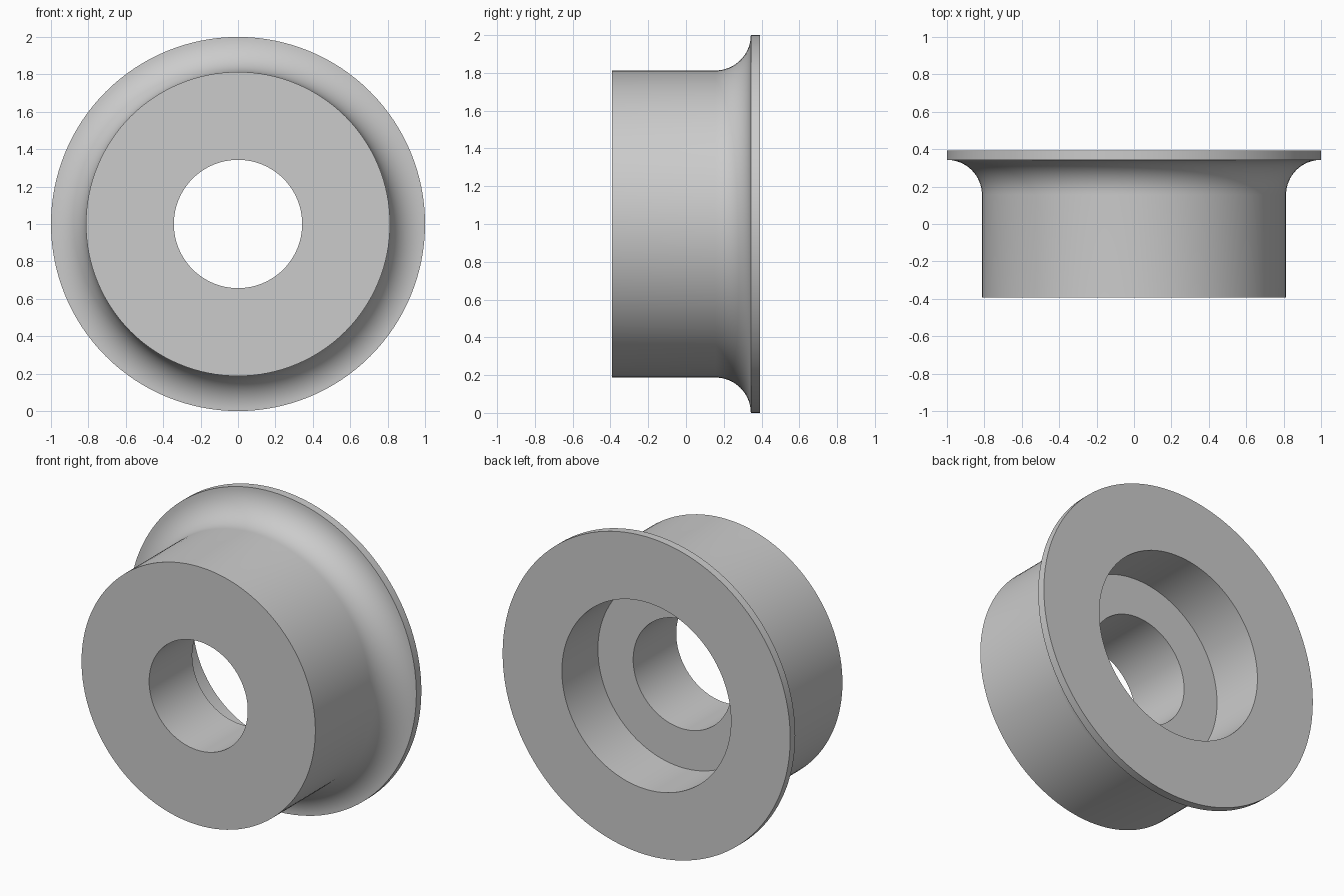
import bpy
import bmesh
import math
from mathutils import Matrix, Vector

cube = bpy.data.objects.get("Cube")
if cube:
    bpy.data.objects.remove(cube, do_unlink=True)

SEGMENTS = 128
HALF = 0.393      # half of the depth along y
BODY, RIM, BORE, RECESS = 0.813, 1.0, 0.343, 0.588
RIM_FRONT, RECESS_FLOOR = 0.343, 0.035
FILLET = RIM - BODY

# Grey material
grey = bpy.data.materials.new("plain grey")
grey.use_nodes = True
colour = (0.6, 0.6, 0.6, 1)
grey.diffuse_color = colour
grey.node_tree.nodes["Principled BSDF"].inputs["Base Color"].default_value = colour

# Closed cross-section as (radius, y): hub, concave fillet, rim, recess, bore
fillet = []
for i in range(17):
    a = math.pi / 2 * i / 16
    fillet.append((RIM - FILLET * math.cos(a),
                   RIM_FRONT - FILLET + FILLET * math.sin(a)))
section = [(BORE, -HALF), (BODY, -HALF), *fillet, (RIM, HALF),
           (RECESS, HALF), (RECESS, RECESS_FLOOR), (BORE, RECESS_FLOOR)]

# Turn the section about the y axis
bm = bmesh.new()
verts = [bm.verts.new((r, y, 0)) for r, y in section]
edges = [bm.edges.new((v, verts[(i + 1) % len(verts)])) for i, v in enumerate(verts)]
bmesh.ops.spin(bm, geom=verts + edges, cent=(0, 0, 0), axis=(0, 1, 0),
               angle=math.tau, steps=SEGMENTS, use_merge=True)
bmesh.ops.remove_doubles(bm, verts=bm.verts, dist=1e-5)
bmesh.ops.recalc_face_normals(bm, faces=bm.faces)
bmesh.ops.translate(bm, verts=bm.verts, vec=(0, 0, RIM))

mesh = bpy.data.meshes.new("flanged_bushing")
bm.to_mesh(mesh)
bm.free()
mesh.materials.append(grey)
bushing = bpy.data.objects.new("flanged_bushing", mesh)
bpy.context.collection.objects.link(bushing)

# Smooth round walls with crisp corners
bpy.ops.object.select_all(action='DESELECT')
bushing.select_set(True)
bpy.context.view_layer.objects.active = bushing
bpy.ops.object.shade_smooth_by_angle(angle=math.radians(30))
